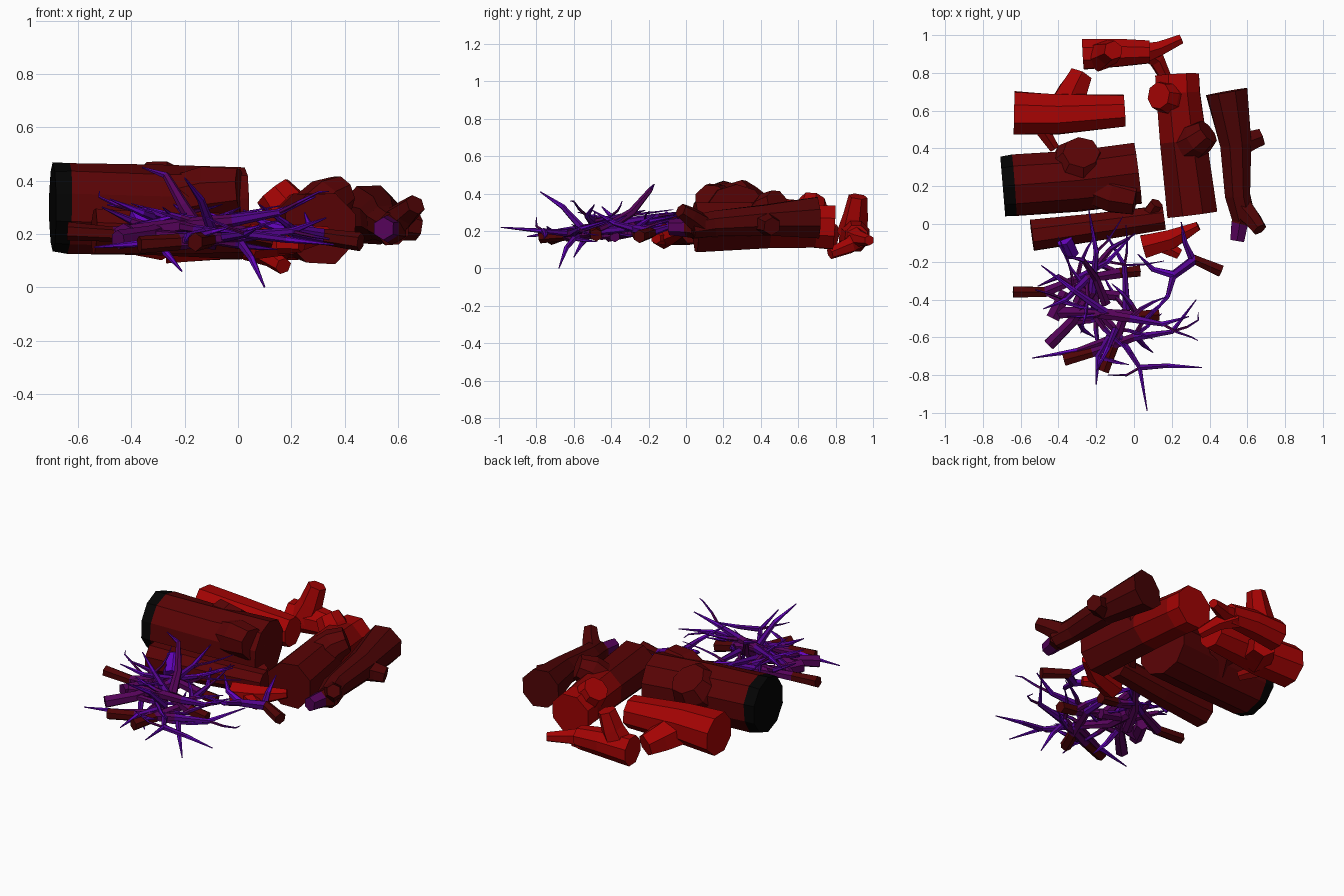
import bpy, bmesh, math, random
from mathutils import Vector, Matrix

if "Cube" in bpy.data.objects:
    bpy.data.objects.remove(bpy.data.objects["Cube"], do_unlink=True)

rng = random.Random(11)
SLOTS = {}


def material(name, r, g, b):
    mat = bpy.data.materials.new(name)
    mat.use_nodes = True
    colour = (r, g, b, 1)
    mat.diffuse_color = colour
    mat.node_tree.nodes["Principled BSDF"].inputs["Base Color"].default_value = colour
    SLOTS[name] = mat


material("bright_red", .37, .001, .001)
material("red", .22, .001, .001)
material("dark_red", .1, .001, .0015)
material("deep_red", .075, .001, .0015)
material("charred_black", .001, .001, .001)
material("plum", .09, .001, .1)
material("indigo", .085, .001, .26)
material("violet", .125, .001, .5)


def limb(name, points, radii, colours, sides=8, rough=.05):
    """Faceted tube through the points; one colour per segment, the last one repeats."""
    pts = [Vector(p) for p in points]
    bm = bmesh.new()
    rings, side = [], None
    for i, p in enumerate(pts):
        tangent = (pts[min(i + 1, len(pts) - 1)] - pts[max(i - 1, 0)]).normalized()
        if side is None:
            side = tangent.cross(Vector((0, 0, 1)))
            if side.length < .1:
                side = Vector((1, 0, 0))
        side = (side - tangent * side.dot(tangent)).normalized()
        up = side.cross(tangent)
        ring = []
        for k in range(sides):
            a = math.tau * (k + .5) / sides
            r = radii[i] * (1 + rng.uniform(-rough, rough))
            ring.append(bm.verts.new(p + (side * math.cos(a) + up * math.sin(a)) * r))
        rings.append(ring)
    names = list(dict.fromkeys(colours))
    slot = [names.index(colours[min(i, len(colours) - 1)]) for i in range(len(pts) - 1)]
    for i, (a, b) in enumerate(zip(rings, rings[1:])):
        for k in range(sides):
            j = (k + 1) % sides
            bm.faces.new((a[k], a[j], b[j], b[k])).material_index = slot[i]
    bm.faces.new(rings[0]).material_index = slot[0]
    bm.faces.new(rings[-1]).material_index = slot[-1]
    bmesh.ops.recalc_face_normals(bm, faces=bm.faces)
    mesh = bpy.data.meshes.new(name)
    bm.to_mesh(mesh)
    bm.free()
    for n in names:
        mesh.materials.append(SLOTS[n])
    obj = bpy.data.objects.new(name, mesh)
    bpy.context.collection.objects.link(obj)


# Large log with a charred end and two cut knots
limb("main_log", [(-.695, .2, .3), (-.635, .205, .3), (-.3, .23, .29), (.02, .27, .28)],
     [.165, .17, .17, .17], ["charred_black", "dark_red"], sides=10, rough=.03)
limb("main_log_top_knot", [(-.32, .25, .29), (-.29, .34, .36), (-.28, .38, .415)],
     [.15, .135, .1], ["dark_red"])
limb("main_log_side_knot", [(-.25, .21, .32), (-.11, .16, .35), (.01, .135, .36)],
     [.1, .11, .09], ["dark_red"])

# Bright log behind the main log
limb("bright_log", [(-.635, .585, .25), (-.4, .58, .25), (-.05, .6, .24)],
     [.125, .115, .09], ["bright_red"])
limb("bright_log_branch", [(-.37, .6, .22), (-.32, .71, .19), (-.28, .79, .165)],
     [.1, .085, .068], ["bright_red"], sides=6)
limb("bright_log_twig", [(-.52, .55, .22), (-.42, .4, .19)],
     [.05, .03], ["red"], sides=6)

# Forked log at the back
limb("back_log", [(-.27, .9, .175), (-.08, .91, .18), (.08, .91, .17)],
     [.088, .08, .065], ["bright_red"])
limb("back_log_outer_fork", [(.04, .9, .17), (.14, .93, .16), (.25, .98, .15)],
     [.06, .042, .028], ["bright_red"], sides=6)
limb("back_log_inner_fork", [(.04, .92, .16), (.12, .87, .12), (.17, .77, .08)],
     [.06, .045, .032], ["bright_red"], sides=6)
limb("back_log_stub", [(-.18, .89, .18), (-.14, .905, .28), (-.11, .92, .385)],
     [.085, .068, .052], ["bright_red"], sides=6)

# Right-hand log with two knots
limb("right_log", [(.23, .79, .22), (.235, .69, .225), (.26, .44, .23), (.31, .05, .22)],
     [.125, .125, .132, .142], ["bright_red", "red", "dark_red"], rough=.03)
limb("right_log_bright_knot", [(.22, .66, .24), (.17, .67, .31), (.13, .68, .36)],
     [.09, .085, .075], ["bright_red"])
limb("right_log_dark_knot", [(.27, .41, .25), (.34, .45, .33), (.39, .49, .355)],
     [.11, .09, .07], ["dark_red"])

# Outermost bent log
limb("outer_log", [(.49, .7, .27), (.54, .42, .26), (.55, .15, .24), (.58, .03, .22)],
     [.115, .088, .072, .065], ["deep_red"])
limb("outer_log_purple_tip", [(.58, .05, .22), (.56, 0, .22), (.545, -.09, .22)],
     [.06, .05, .042], ["deep_red", "plum"], sides=6)
limb("outer_log_fork", [(.57, .09, .23), (.63, .02, .28), (.665, -.03, .31)],
     [.065, .05, .04], ["deep_red"], sides=6)
limb("outer_log_knot", [(.53, .4, .25), (.62, .44, .235), (.675, .46, .225)],
     [.075, .058, .05], ["deep_red"], sides=6)

# Front log
limb("front_log", [(-.54, -.06, .21), (-.2, -.015, .2), (.16, .035, .2)],
     [.09, .08, .068], ["dark_red"])
limb("front_log_stub", [(.07, .03, .2), (.12, .11, .25)],
     [.045, .038], ["dark_red"], sides=6)

# Small forked log
limb("small_log", [(.05, -.12, .17), (.2, -.08, .18), (.34, -.01, .2)],
     [.07, .056, .027], ["bright_red"], sides=6)
limb("small_log_fork", [(.13, -.1, .17), (.24, -.16, .16)],
     [.05, .03], ["bright_red"], sides=6)


def shoot(name, start, along, sign, radius):
    """Long curved, pointed side twig that bends back along its branch."""
    way = Matrix.Rotation(sign * rng.uniform(.6, 1), 3, "Z") @ along
    way.z = rng.uniform(-.3, .45)
    step = rng.uniform(.07, .11)
    pts = [start]
    for n in range(3):
        p = pts[-1] + way.normalized() * step
        pts.append(Vector((min(max(p.x, -.52), .34), min(max(p.y, -.8), .04),
                           min(max(p.z, .1), .36))))
        way = way + along * .3
    limb(name, pts, [radius, radius * .85, radius * .55, .002],
         ["plum", "indigo", "violet"], sides=5, rough=0)


def twig(name, pts, radius, colours, end=.003, bushy=True):
    """Tapering branch, optionally with side shoots on alternating sides."""
    last = len(pts) - 1
    radii = [end + (radius - end) * (1 - (i / last) ** 1.5) for i in range(last + 1)]
    limb(name, pts, radii, colours, sides=6, rough=.08)
    if bushy:
        for i in range(1, last):
            along = (Vector(pts[i + 1]) - Vector(pts[i])).normalized()
            shoot(f"{name}_shoot", Vector(pts[i]), along, (-1) ** i, radii[i] * .6)


BASE = ["deep_red", "plum", "indigo", "violet"]
PURPLE = ["plum", "plum", "indigo", "violet"]

# Tangled heap of branches
twig("left_branch", [(-.64, -.36, .21), (-.47, -.36, .2), (-.3, -.29, .22), (-.14, -.2, .25), (0, -.05, .28)],
     .034, BASE)
twig("upper_branch", [(.03, -.25, .17), (-.08, -.26, .19), (-.25, -.29, .24), (-.36, -.4, .28), (-.48, -.45, .33)],
     .034, BASE)
twig("middle_branch", [(.13, -.48, .18), (.02, -.49, .2), (-.15, -.47, .24), (-.32, -.35, .28), (-.49, -.22, .31)],
     .036, BASE)
twig("plum_branch", [(-.41, -.47, .2), (-.22, -.47, .23), (-.02, -.5, .25), (.15, -.53, .28), (.29, -.49, .34)],
     .036, PURPLE)
twig("diagonal_branch", [(-.45, -.64, .18), (-.33, -.52, .2), (-.22, -.36, .24), (-.2, -.15, .28), (-.24, .08, .31)],
     .036, PURPLE)
twig("lower_branch", [(-.37, -.72, .16), (-.22, -.68, .17), (0, -.6, .19), (.2, -.57, .21), (.33, -.4, .26)],
     .034, BASE)
twig("front_branch", [(-.16, -.78, .17), (-.11, -.65, .18), (-.04, -.45, .2), (-.05, -.22, .22), (-.16, -.03, .25)],
     .034, BASE)
twig("cross_branch", [(-.23, -.32, .2), (-.2, -.45, .18), (-.1, -.56, .18), (.03, -.76, .2), (.07, -.99, .22)],
     .032, PURPLE)
twig("rear_branch", [(-.3, -.42, .17), (-.22, -.25, .2), (-.12, -.13, .24), (.01, -.05, .3)],
     .03, PURPLE, bushy=False)
twig("arched_branch", [(-.08, -.38, .17), (-.27, -.36, .2), (-.4, -.28, .25), (-.51, -.33, .3)],
     .03, PURPLE, bushy=False)

# Long pointed twigs leaving the heap
twig("front_spike", [(.03, -.76, .2), (.18, -.75, .18), (.36, -.76, .16)],
     .018, ["indigo", "violet"], bushy=False)
twig("left_spike", [(-.1, -.6, .19), (-.3, -.67, .17), (-.54, -.71, .15)],
     .024, ["plum", "violet"], bushy=False)
twig("rear_spike", [(-.15, -.42, .22), (-.2, -.29, .3), (-.27, -.19, .42), (-.36, -.17, .45)],
     .028, PURPLE, bushy=False)
twig("low_spike", [(0, -.58, .18), (.05, -.64, .11), (.1, -.68, 0)],
     .02, ["indigo", "violet"], bushy=False)
twig("high_spike", [(-.1, -.56, .22), (-.14, -.66, .33), (-.2, -.78, .41)],
     .02, ["indigo", "violet"], bushy=False)
twig("down_spike", [(-.3, -.5, .2), (-.27, -.56, .13), (-.21, -.6, .06)],
     .02, ["indigo", "violet"], bushy=False)
twig("near_spike", [(-.12, -.58, .2), (-.19, -.7, .19), (-.2, -.85, .17)],
     .022, ["indigo", "violet"], bushy=False)

# Forked branch to the right of the heap
twig("side_branch", [(.46, -.25, .17), (.32, -.19, .19), (.21, -.27, .21), (.1, -.24, .24), (.02, -.16, .29)],
     .036, ["deep_red", "indigo", "violet"], bushy=False)
twig("side_branch_tip", [(.31, -.19, .19), (.27, -.1, .22), (.25, .01, .28)],
     .022, ["indigo", "violet"], bushy=False)
twig("side_branch_fork", [(.21, -.27, .21), (.18, -.38, .24), (.08, -.5, .31)],
     .02, ["indigo", "violet"], bushy=False)

# Short thick stubs in the heap
twig("purple_stub", [(-.33, -.16, .2), (-.37, -.08, .27)], .042, ["violet"], end=.045, bushy=False)
twig("plum_stub", [(-.36, -.36, .2), (-.43, -.5, .2)], .036, ["plum"], end=.042, bushy=False)
